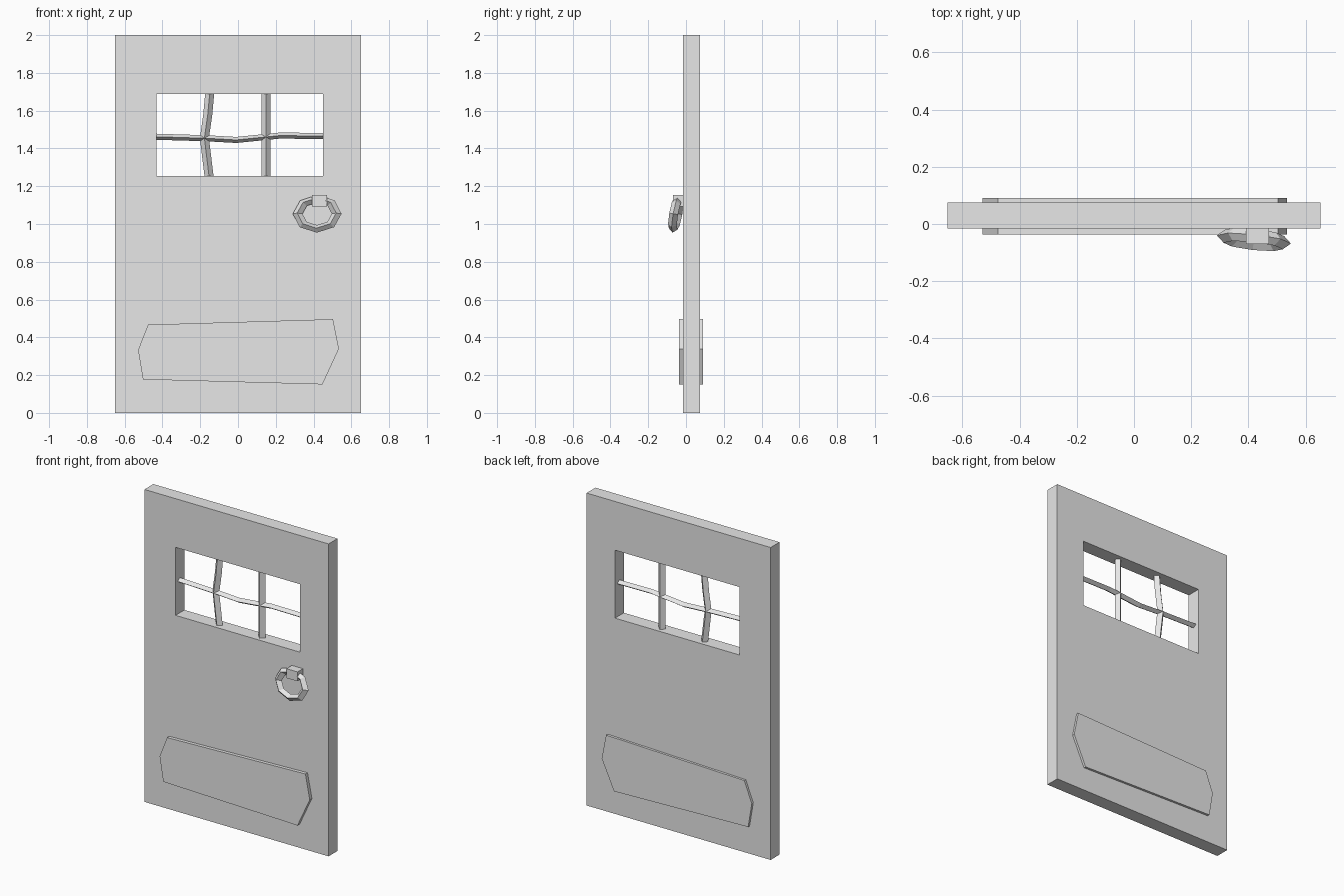
import bpy, bmesh, math
from mathutils import Vector

cube = bpy.data.objects.get("Cube")
if cube:
    bpy.data.objects.remove(cube, do_unlink=True)

grey = bpy.data.materials.new("plain grey")
grey.use_nodes = True
grey.diffuse_color = (0.8, 0.8, 0.8, 1)
grey.node_tree.nodes["Principled BSDF"].inputs["Base Color"].default_value = (0.8, 0.8, 0.8, 1)

FRONT, BACK = -0.015, 0.075
MID = (FRONT + BACK) / 2


def finish(name, bm):
    bmesh.ops.recalc_face_normals(bm, faces=bm.faces)
    mesh = bpy.data.meshes.new(name)
    bm.to_mesh(mesh)
    bm.free()
    mesh.materials.append(grey)
    obj = bpy.data.objects.new(name, mesh)
    bpy.context.collection.objects.link(obj)
    return obj


def rectangle(x0, x1, z0, z1):
    return [(x0, z0), (x1, z0), (x1, z1), (x0, z1)]


def prism(name, outline, y0, y1):
    """Extrude an x-z outline along y."""
    bm = bmesh.new()
    face = bm.faces.new([bm.verts.new((x, y0, z)) for x, z in outline])
    new = bmesh.ops.extrude_face_region(bm, geom=[face], use_keep_orig=True)["geom"]
    moved = [v for v in new if isinstance(v, bmesh.types.BMVert)]
    bmesh.ops.translate(bm, verts=moved, vec=(0, y1 - y0, 0))
    return finish(name, bm)


def framed_slab(name, outer, inner, y0, y1):
    """Slab with a matching four-cornered opening."""
    bm = bmesh.new()
    # Section loops run front outer, front inner, back inner, back outer
    loops = [[bm.verts.new((x, y, z)) for x, z in ring]
             for ring, y in ((outer, y0), (inner, y0), (inner, y1), (outer, y1))]
    for k in range(4):
        a, b = loops[k], loops[(k + 1) % 4]
        for i in range(4):
            j = (i + 1) % 4
            bm.faces.new((a[i], a[j], b[j], b[i]))
    return finish(name, bm)


def bar(name, path, across, half):
    """Diamond-section bar that follows a path in the x-z plane."""
    bm = bmesh.new()
    across, depth = Vector(across) * half, Vector((0, 0.024, 0))
    rings = []
    for x, z in path:
        c = Vector((x, MID, z))
        rings.append([bm.verts.new(c + d) for d in (across, depth, -across, -depth)])
    for a, b in zip(rings, rings[1:]):
        for i in range(4):
            j = (i + 1) % 4
            bm.faces.new((a[i], a[j], b[j], b[i]))
    bm.faces.new(rings[0])
    bm.faces.new(rings[-1])
    return finish(name, bm)


# Door slab with window opening
framed_slab("door_slab", rectangle(-0.652, 0.652, 0, 2),
            rectangle(-0.432, 0.45, 1.253, 1.688), FRONT, BACK)

# Window bars
bar("window_bar_straight", [(0.148, 1.25), (0.148, 1.69)], (1, 0, 0), 0.024)
bar("window_bar_bent", [(-0.153, 1.25), (-0.178, 1.455), (-0.16, 1.58), (-0.15, 1.69)],
    (1, 0, 0), 0.024)
bar("window_bar_cross", [(-0.435, 1.462), (-0.17, 1.454), (-0.01, 1.445),
                         (0.22, 1.468), (0.452, 1.466)], (0, 0, 1), 0.016)

# Kick plate, showing on both sides
prism("kick_plate", [(-0.503, 0.177), (0.447, 0.151), (0.534, 0.339),
                     (0.503, 0.496), (-0.476, 0.467), (-0.529, 0.333)], -0.037, 0.09)

# Handle mount and hanging ring
prism("handle_mount", rectangle(0.392, 0.471, 1.093, 1.153), -0.07, FRONT)
bpy.ops.mesh.primitive_torus_add(
    major_segments=8, minor_segments=4, major_radius=0.104, minor_radius=0.026,
    location=(0.419, -0.054, 1.054), rotation=(math.radians(80), 0, -0.11))
ring = bpy.context.object
ring.name = "handle_ring"
ring.scale = (1, 0.78, 0.9)
ring.data.materials.append(grey)
for face in ring.data.polygons:
    face.use_smooth = False
